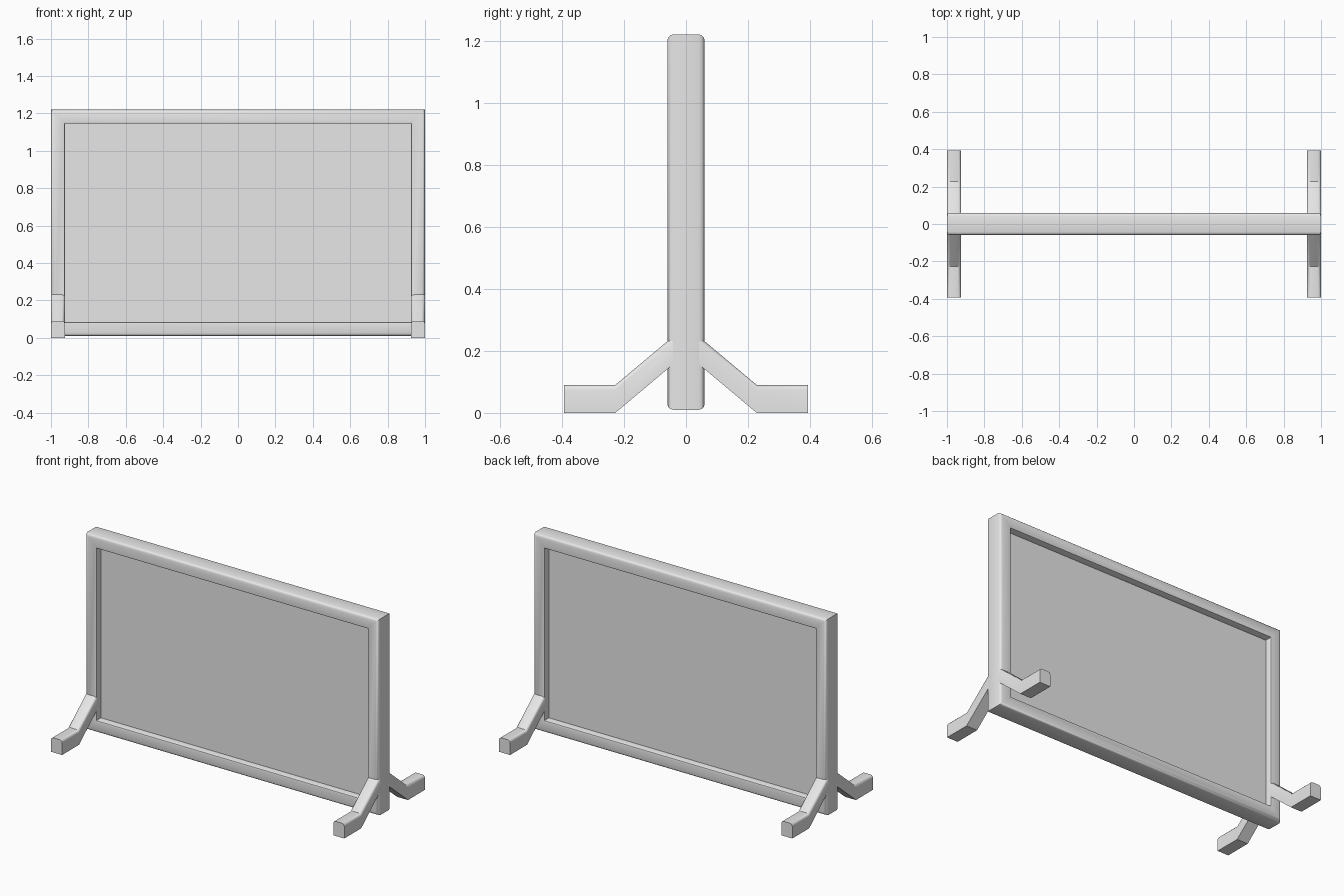
import bpy, bmesh, math

if "Cube" in bpy.data.objects:
    bpy.data.objects.remove(bpy.data.objects["Cube"], do_unlink=True)

grey = bpy.data.materials.new("light_grey")
grey.use_nodes = True
colour = (0.8, 0.8, 0.8, 1)
grey.diffuse_color = colour
grey.node_tree.nodes["Principled BSDF"].inputs["Base Color"].default_value = colour


def finish(bm, name):
    bmesh.ops.recalc_face_normals(bm, faces=bm.faces)
    mesh = bpy.data.meshes.new(name)
    bm.to_mesh(mesh)
    bm.free()
    mesh.materials.append(grey)
    obj = bpy.data.objects.new(name, mesh)
    bpy.context.collection.objects.link(obj)
    bpy.ops.object.select_all(action="DESELECT")
    obj.select_set(True)
    bpy.context.view_layer.objects.active = obj
    bpy.ops.object.shade_smooth_by_angle(angle=math.radians(35))
    return obj


def bridge(bm, rings, closed):
    """Join successive rings of vertices with quads."""
    n = len(rings[0])
    pairs = list(zip(rings, rings[1:]))
    if closed:
        pairs.append((rings[-1], rings[0]))
    else:
        bm.faces.new(rings[0])
        bm.faces.new(rings[-1])
    for a, b in pairs:
        for i in range(n):
            j = (i + 1) % n
            bm.faces.new((a[i], a[j], b[j], b[i]))


# Frame: rounded section swept round a mitred rectangle
BOTTOM, TOP, WIDTH = 0.01, 1.22, 0.075
half = [(0, 0.042), (0.003, 0.051), (0.009, 0.057), (0.018, 0.06),
        (0.067, 0.06), (0.073, 0.057), (WIDTH, 0.052)]
section = half + [(d, -y) for d, y in reversed(half)]
bm = bmesh.new()
corners = []
for sx, sz in ((-1, -1), (1, -1), (1, 1), (-1, 1)):
    corners.append([bm.verts.new((sx * (1 - d), y, BOTTOM + d if sz < 0 else TOP - d))
                    for d, y in section])
bridge(bm, corners, True)
finish(bm, "frame")

# Recessed board
bm = bmesh.new()
bmesh.ops.create_cube(bm, size=1)
height = TOP - BOTTOM - 2 * WIDTH
for v in bm.verts:
    v.co = (v.co.x * 2 * (1 - WIDTH), v.co.y * 0.03,
            v.co.z * height + (TOP + BOTTOM) / 2)
finish(bm, "board")

# Feet: round-topped section following a sloping strut and a flat foot
LEG_H, R = 0.09, 0.016
leg_section = [(0, 0), (WIDTH, 0)]
for cx, start in ((WIDTH - R, 0), (R, 90)):
    for step in range(4):
        a = math.radians(start + step * 30)
        leg_section.append((cx + R * math.cos(a), LEG_H - R + R * math.sin(a)))
path = [(0.042, 0.156), (0.228, 0), (0.393, 0)]

for side, sx in (("left", 1), ("right", -1)):
    for end, sy in (("front", -1), ("back", 1)):
        bm = bmesh.new()
        rings = [[bm.verts.new((sx * (1 - d), sy * y, z + h)) for d, h in leg_section]
                 for y, z in path]
        bridge(bm, rings, False)
        finish(bm, f"{end}_{side}_foot")
